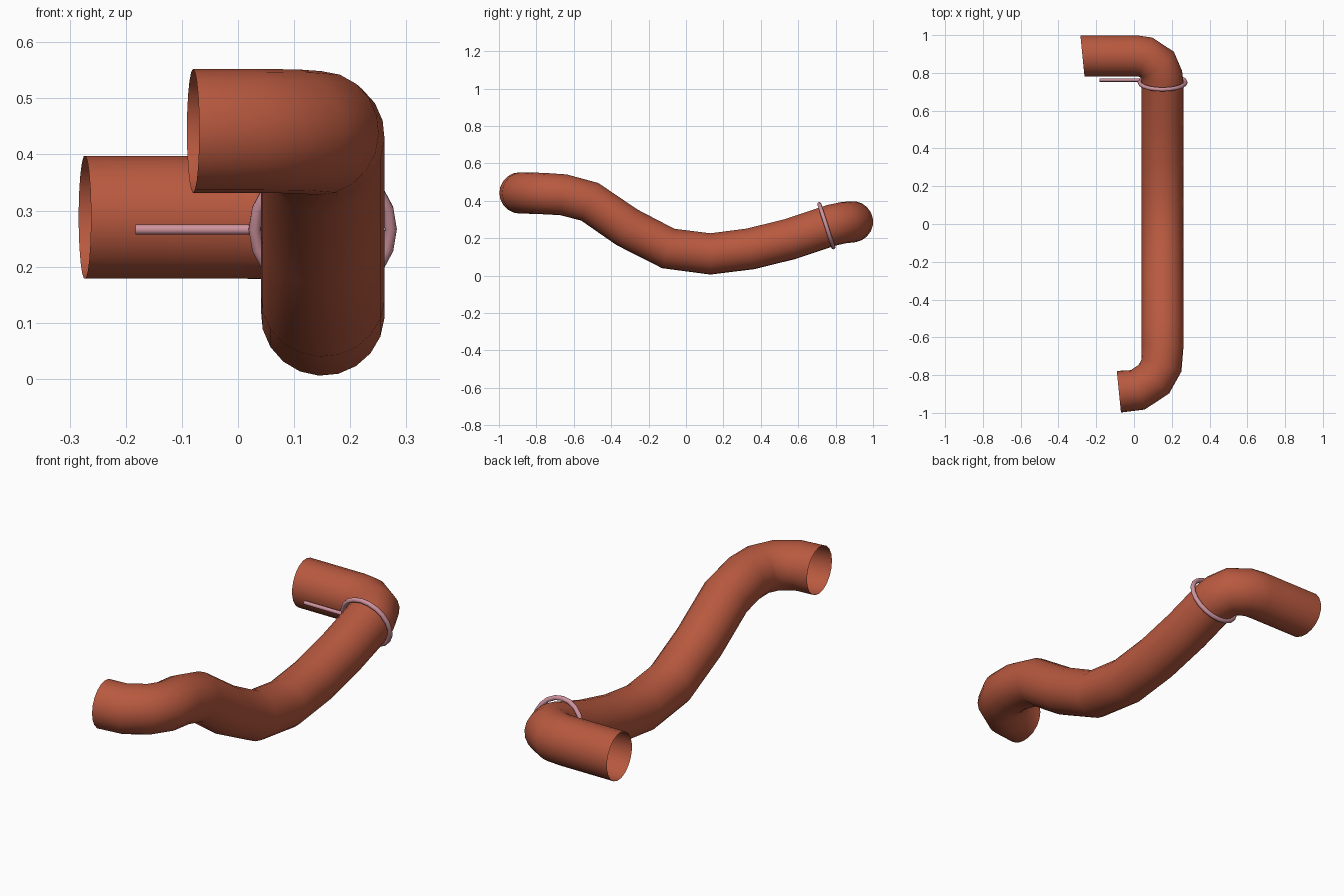
import bpy, bmesh, math
from mathutils import Vector, Matrix

if "Cube" in bpy.data.objects:
    bpy.data.objects.remove(bpy.data.objects["Cube"])


def material(name, color):
    m = bpy.data.materials.new(name)
    m.diffuse_color = (*color, 1)
    m.use_nodes = True
    m.node_tree.nodes["Principled BSDF"].inputs["Base Color"].default_value = m.diffuse_color
    return m


terracotta = material("terracotta", (0.48, 0.10, 0.05))
pink = material("pink", (0.62, 0.29, 0.34))


def finish(name, bm, mat, angle=60):
    me = bpy.data.meshes.new(name)
    bm.to_mesh(me)
    bm.free()
    ob = bpy.data.objects.new(name, me)
    bpy.context.collection.objects.link(ob)
    me.materials.append(mat)
    bpy.ops.object.select_all(action='DESELECT')
    bpy.context.view_layer.objects.active = ob
    ob.select_set(True)
    bpy.ops.object.shade_smooth_by_angle(angle=math.radians(angle))
    return ob


def sweep(name, path, radius, sides, mat, end_normal=None, closed=False, caps=False):
    """Circular section carried along a path with parallel-transported frames."""
    pts = [Vector(p) for p in path]
    n = len(pts)
    bm = bmesh.new()
    rings, up, prev = [], Vector((0, 0, 1)), None
    for i, p in enumerate(pts):
        if closed:
            a, b = pts[i - 1], pts[(i + 1) % n]
            t = (b - a).normalized()
        else:
            d0 = (p - pts[max(i - 1, 0)]).normalized()
            d1 = (pts[min(i + 1, n - 1)] - p).normalized()
            t = (d0 + d1).normalized()
            if end_normal and i == n - 1:
                t = Vector(end_normal).normalized()
        if prev:
            up = prev.rotation_difference(t) @ up
        up = (up - t * up.dot(t)).normalized()
        side = t.cross(up)
        prev = t
        rings.append([bm.verts.new(p + radius * (math.cos(k * math.tau / sides) * up +
                                                 math.sin(k * math.tau / sides) * side))
                      for k in range(sides)])
    for i in range(n if closed else n - 1):
        r, s = rings[i], rings[(i + 1) % n]
        for k in range(sides):
            j = (k + 1) % sides
            bm.faces.new((r[k], r[j], s[j], s[k]))
    if caps:
        bm.faces.new(rings[0][::-1])
        bm.faces.new(rings[-1])
    bmesh.ops.recalc_face_normals(bm, faces=bm.faces)
    return finish(name, bm, mat)


# open-ended hose
hose_path = [
    (-0.08, -0.888, 0.442), (0.02, -0.878, 0.442), (0.105, -0.822, 0.441),
    (0.145, -0.75, 0.438), (0.151, -0.655, 0.432), (0.151, -0.515, 0.395),
    (0.151, -0.315, 0.258), (0.151, -0.095, 0.145), (0.151, 0.13, 0.116),
    (0.151, 0.345, 0.143), (0.151, 0.555, 0.195), (0.151, 0.75, 0.26),
    (0.147, 0.785, 0.271), (0.125, 0.843, 0.283), (0.06, 0.884, 0.287),
    (0.005, 0.89, 0.288), (-0.273, 0.89, 0.288)]
sweep("hose", hose_path, 0.1105, 20, terracotta, end_normal=(-1, -0.1, 0))

# clamp ring around the hose, tilted to the hose direction
tilt = Matrix.Translation((0.151, 0.75, 0.267)) @ Matrix.Rotation(math.radians(18), 4, 'X')
ring = [tilt @ Vector((0.1215 * math.cos(a * math.tau / 20), 0, 0.1215 * math.sin(a * math.tau / 20)))
        for a in range(20)]
sweep("clamp_ring", ring, 0.011, 10, pink, closed=True)

# straight pin reaching out from the clamp
sweep("clamp_pin", [(-0.183, 0.762, 0.266), (0.03, 0.762, 0.266)], 0.009, 12, pink, caps=True)
